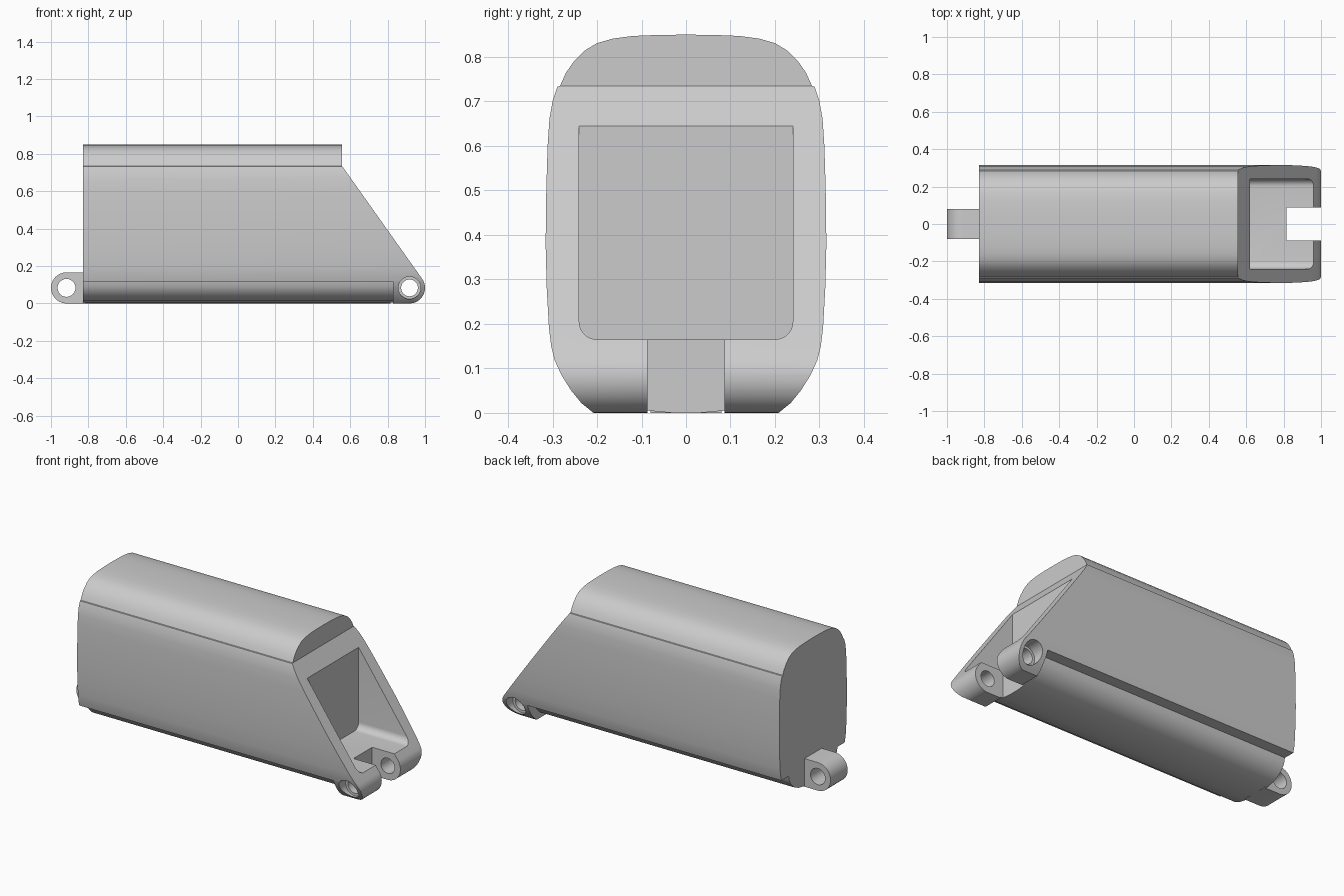
import bpy, bmesh
from math import sin, cos, radians

if "Cube" in bpy.data.objects:
    bpy.data.objects.remove(bpy.data.objects["Cube"])


def prism(name, pts, axis, lo, hi):
    """Extrude a closed 2D outline along x (pts = y,z) or along y (pts = x,z)."""
    bm = bmesh.new()

    def place(p, d):
        return (d, p[0], p[1]) if axis == 'x' else (p[0], d, p[1])
    a = [bm.verts.new(place(p, lo)) for p in pts]
    b = [bm.verts.new(place(p, hi)) for p in pts]
    bm.faces.new(a)
    bm.faces.new(b)
    n = len(pts)
    for i in range(n):
        j = (i + 1) % n
        bm.faces.new((a[i], a[j], b[j], b[i]))
    bmesh.ops.recalc_face_normals(bm, faces=bm.faces)
    me = bpy.data.meshes.new(name)
    bm.to_mesh(me)
    bm.free()
    ob = bpy.data.objects.new(name, me)
    bpy.context.collection.objects.link(ob)
    return ob


def arc(cx, cz, r, a0, a1, n):
    return [(cx + r * cos(radians(a0 + (a1 - a0) * i / n)),
             cz + r * sin(radians(a0 + (a1 - a0) * i / n))) for i in range(n + 1)]


def mirrored(half):
    """Close a right-hand outline (top to bottom) with its left-hand copy."""
    return half + [(-y, z) for y, z in reversed(half) if y > 1e-6]


def boolean(ob, cutter, op='DIFFERENCE'):
    m = ob.modifiers.new("cut", 'BOOLEAN')
    m.operation = op
    m.solver = 'EXACT'
    m.object = cutter
    bpy.context.view_layer.objects.active = ob
    bpy.ops.object.modifier_apply(modifier=m.name)
    bpy.data.objects.remove(cutter, do_unlink=True)


R, HZ, FX, RX = 0.083, 0.083, 0.917, -0.917

# Body: barrel-shaped section with a seam under the lid
section = mirrored([
    (0, .85), (.06, .8495), (.12, .847), (.165, .841), (.2, .831), (.228, .814),
    (.252, .79), (.27, .764), (.283, .735), (.289, .733), (.3, .7), (.307, .66),
    (.311, .6), (.314, .5), (.3155, .38), (.313, .28), (.308, .19), (.303, .15),
    (.295, .118), (.28, .085), (.258, .05), (.235, .022), (.208, 0)])
body = prism("body", section, 'x', -.83, 1.05)

# Side outline: sloped front running into the rounded hinge nose
side = [(-.95, -.1), (FX, -.1)] + arc(FX, HZ, R, -90, 35, 16) + [
    (.556, .735), (.556, .95), (-.95, .95)]
boolean(body, prism("side_cutter", side, 'y', -.5, .5), 'INTERSECT')

# Recess under each side wall, leaving a rounded keel
for s in (1, -1):
    keel = [(.4, .118), (.228, .118), (.222, .09), (.205, .06), (.175, .032),
            (.135, .014), (.085, .005), (0.03, 0), (0.03, -.05), (.4, -.05)]
    boolean(body, prism("recess_cutter", [(s * y, z) for y, z in keel],
                        'x', -.95, .83))

# Open pocket in the sloped front
pocket = mirrored([(.24, .645), (.24, .205)] + arc(.2, .205, .04, -10, -90, 7))
boolean(body, prism("pocket_cutter", pocket, 'x', .62, 1.2))

# Slot between the two front hinge lugs
boolean(body, prism("slot_cutter",
                    [(.815, -.05), (1.1, -.05), (1.1, .3), (.815, .3)],
                    'y', -.087, .087))

# Hinge pin holes with counterbores
boolean(body, prism("pin_cutter", arc(FX, HZ, .045, 0, 345, 23), 'y', -.5, .5))
for lo, hi in ((-.5, -.22), (.22, .5)):
    boolean(body, prism("counterbore_cutter",
                        arc(FX, HZ, .06, 0, 345, 23), 'y', lo, hi))

# Rear hinge lug
lug = prism("rear_lug", [(-.815, 0)] + arc(RX, HZ, R, 270, 90, 20) + [(-.815, 2 * R)],
            'y', -.08, .08)
boolean(lug, prism("lug_pin_cutter", arc(RX, HZ, .048, 0, 345, 23), 'y', -.5, .5))

# Smooth shading with crisp edges
for ob in (body, lug):
    bpy.ops.object.select_all(action='DESELECT')
    ob.select_set(True)
    bpy.context.view_layer.objects.active = ob
    bpy.ops.object.shade_smooth_by_angle(angle=radians(30))
